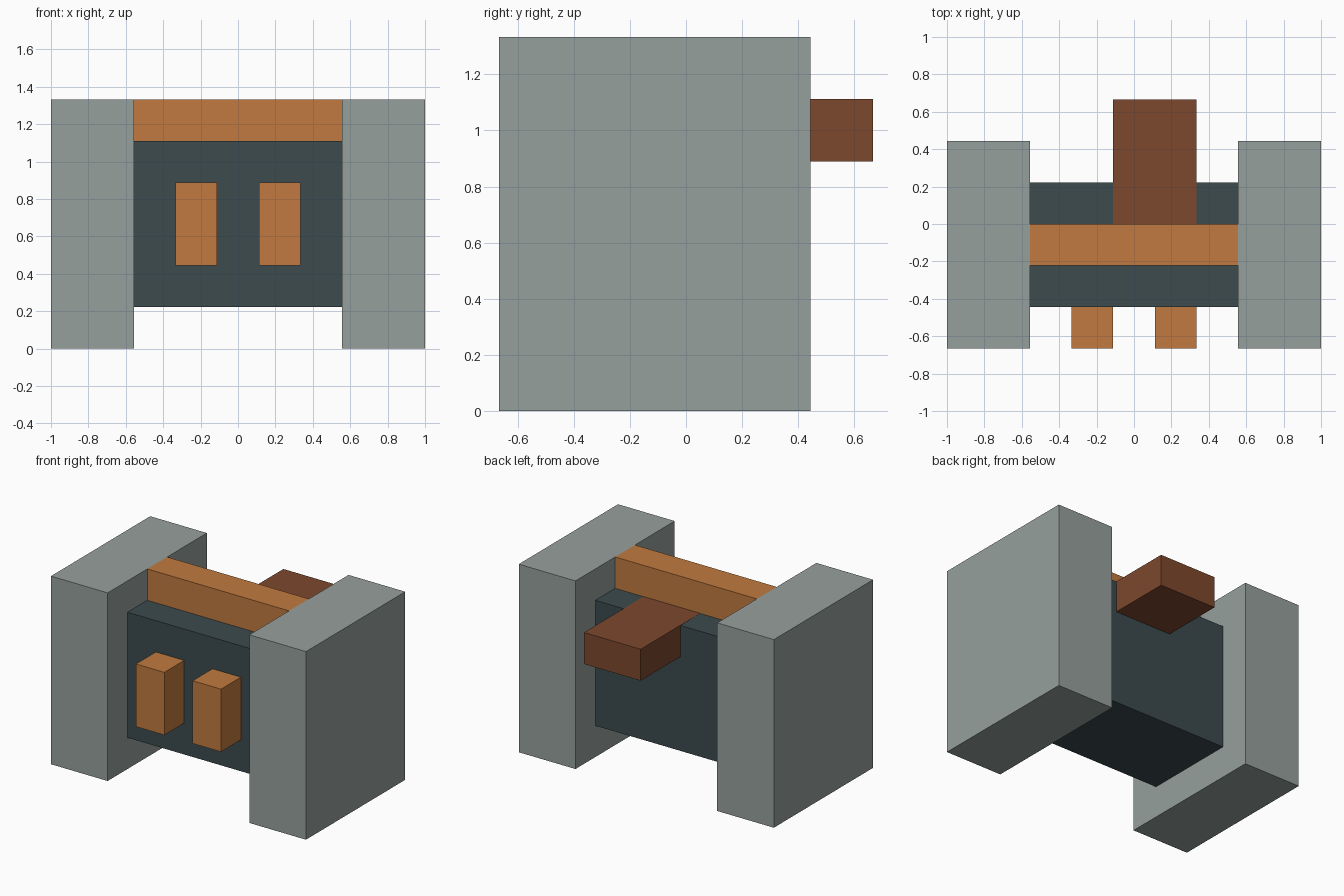
import bpy
import bmesh
from mathutils import Vector

cube = bpy.data.objects.get("Cube")
if cube:
    bpy.data.objects.remove(cube, do_unlink=True)

U = 1 / 9  # grid unit of the blocky design


def make_material(name, rgb):
    mat = bpy.data.materials.new(name)
    mat.use_nodes = True
    mat.diffuse_color = (*rgb, 1)
    bsdf = mat.node_tree.nodes["Principled BSDF"]
    bsdf.inputs["Base Color"].default_value = (*rgb, 1)
    bsdf.inputs["Roughness"].default_value = 0.8
    return mat


def box(name, low, high, mat):
    """Flat-shaded box between two corners given in grid units."""
    low, high = Vector(low) * U, Vector(high) * U
    bm = bmesh.new()
    bmesh.ops.create_cube(bm, size=1)
    bmesh.ops.scale(bm, vec=high - low, verts=bm.verts)
    mesh = bpy.data.meshes.new(name)
    bm.to_mesh(mesh)
    bm.free()
    mesh.materials.append(mat)
    obj = bpy.data.objects.new(name, mesh)
    obj.location = (low + high) / 2
    bpy.context.collection.objects.link(obj)
    return obj


grey = make_material("light grey", (0.305, 0.352, 0.337))
slate = make_material("dark slate", (0.045, 0.069, 0.076))
orange = make_material("orange", (0.533, 0.195, 0.050))
brown = make_material("brown", (0.205, 0.065, 0.026))

# Central body and the bar across its top
box("body", (-5, -4, 2), (5, 2, 10), slate)
box("top_bar", (-5, -2, 10), (5, 0, 12), orange)

# Off-centre rear arm, its top a hair above the body so it stays visible
box("rear_arm", (-1, 0, 8), (3, 6, 10.01), brown)

# Side slabs and front pegs, one pair each
for side, s in (("left", 1), ("right", -1)):
    x0, x1 = sorted((5 * s, 9 * s))
    box(side + "_side_slab", (x0, -6, 0), (x1, 4, 12), grey)
    x0, x1 = sorted((1 * s, 3 * s))
    box(side + "_front_peg", (x0, -6, 4), (x1, -4, 8), orange)
